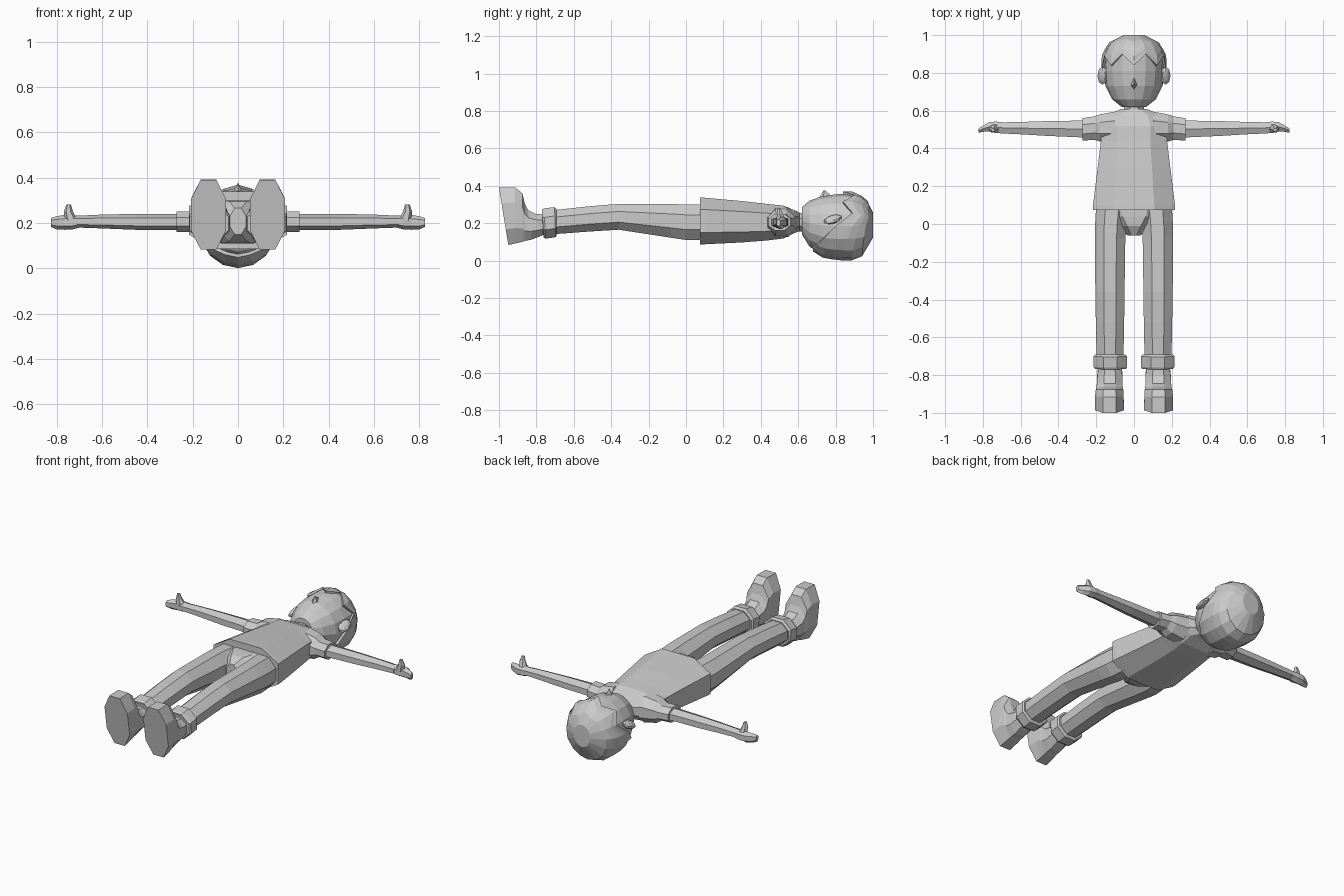
import bpy, bmesh
from math import sin, cos, pi, radians
from mathutils import Vector


def finish(name, bm, mirror=False):
    bmesh.ops.recalc_face_normals(bm, faces=bm.faces)
    me = bpy.data.meshes.new(name)
    bm.to_mesh(me)
    bm.free()
    ob = bpy.data.objects.new(name, me)
    bpy.context.collection.objects.link(ob)
    if mirror:
        ob.modifiers.new("Mirror", 'MIRROR').use_axis[0] = True
    return ob


def unit_ring(n, phase, power):
    pts = []
    for i in range(n):
        a = 2 * pi * (i + phase) / n
        c, s = cos(a), sin(a)
        pts.append((abs(c) ** power * (1 if c > 0 else -1),
                    abs(s) ** power * (1 if s > 0 else -1)))
    mu, mv = max(p[0] for p in pts), max(p[1] for p in pts)
    return [(u / mu, v / mv) for u, v in pts]


def skin(bm, rows, caps=True):
    n = len(rows[0])
    for a, b in zip(rows, rows[1:]):
        for i in range(n):
            j = (i + 1) % n
            bm.faces.new((a[i], a[j], b[j], b[i]))
    if caps:
        bm.faces.new(rows[0])
        bm.faces.new(rows[-1])


# each ring: position along axis, low/high across, low/high z, optional tilt
def loft(name, axis, rings, n=8, phase=0.5, power=1, mirror=False):
    bm = bmesh.new()
    rows = []
    for t, a, b, lo, hi, *tilt in rings:
        row = []
        for u, v in unit_ring(n, phase, power):
            w = (a + b) / 2 + u * (b - a) / 2
            z = (lo + hi) / 2 + v * (hi - lo) / 2
            s = t + (tilt[0] * v if tilt else 0)
            row.append(bm.verts.new((w, s, z) if axis == 'y' else (s, w, z)))
        rows.append(row)
    skin(bm, rows)
    return finish(name, bm, mirror)


# head
HEAD = [(.62, .065, .14, .285), (.66, .115, .075, .32), (.73, .15, .03, .345),
        (.81, .16, .015, .355), (.89, .157, .015, .355), (.95, .125, .045, .325),
        (.98, .075, .095, .28), (.988, .03, .15, .23)]
loft("head", 'y', [(y, -r, r, lo, hi) for y, r, lo, hi in HEAD], 16, 0)


# hair shell with zigzag fringe
def head_at(y):
    for p, q in zip(HEAD, HEAD[1:]):
        if y <= q[0]:
            f = (y - p[0]) / (q[0] - p[0])
            return [p[k] + f * (q[k] - p[k]) for k in (1, 2, 3)]
    return HEAD[-1][1:]


half = [.84, .90, .84, .89, .80, .74, .70, .68, .68]
bm = bmesh.new()
rows = []
for off, t in [(-.01, 0)] + [(.014, k / 6) for k in range(7)]:
    row = []
    for i in range(16):
        start = half[min(i, 16 - i)]
        y = start + (.986 - start) * t
        r, lo, hi = head_at(y)
        a = 2 * pi * i / 16
        row.append(bm.verts.new(((r + off) * sin(a), y + t ** 4 * .014,
                                 (lo + hi) / 2 + ((hi - lo) / 2 + off) * cos(a))))
    rows.append(row)
skin(bm, rows, False)
bm.faces.new(rows[-1])
finish("hair", bm)

# nose
bm = bmesh.new()
base = [bm.verts.new(p) for p in [(.02, .735, .335), (0, .78, .345), (-.02, .735, .335), (0, .705, .325)]]
tip = bm.verts.new((0, .738, .378))
for i in range(4):
    bm.faces.new((base[i], base[(i + 1) % 4], tip))
finish("nose", bm)

# ears
bm = bmesh.new()
bmesh.ops.create_uvsphere(bm, u_segments=8, v_segments=5, radius=1)
for v in bm.verts:
    p = v.co.copy()
    v.co = Vector((.167 + .028 * p.x, .785 + .05 * p.y, .22 + .02 * p.z + .012 * p.y - .012 * p.x))
finish("ear", bm, True)

# neck
loft("neck", 'y', [(.56, -.055, .055, .155, .255), (.65, -.05, .05, .155, .255)])

# shirt
loft("shirt", 'y', [(.075, -.19, .19, .11, .31), (.075, -.217, .217, .085, .338),
                    (.10, -.217, .217, .087, .336), (.30, -.192, .192, .097, .318),
                    (.44, -.175, .175, .108, .302), (.52, -.175, .175, .118, .294),
                    (.575, -.15, .15, .145, .272), (.608, -.07, .07, .158, .256)], power=.8)
loft("sleeve", 'x', [(.10, .43, .595, .125, .285), (.18, .437, .58, .14, .27),
                     (.21, .445, .57, .16, .25), (.272, .442, .56, .16, .25),
                     (.272, .46, .55, .17, .24)], mirror=True)

# arms and hands
loft("arm", 'x', [(.24, .457, .548, .168, .24), (.45, .466, .545, .17, .24),
                  (.60, .475, .54, .176, .237), (.71, .48, .538, .18, .232)], 6, mirror=True)
loft("hand", 'x', [(.69, .482, .538, .182, .232), (.73, .482, .542, .172, .235),
                   (.765, .49, .54, .17, .235), (.80, .488, .52, .172, .23),
                   (.824, .483, .505, .182, .222)], 6, mirror=True)
bm = bmesh.new()
rows = [[bm.verts.new((x + u * w, y + v * w * .8, z)) for u, v in unit_ring(6, 0, 1)]
        for x, y, z, w in [(.735, .508, .21, .03), (.748, .502, .25, .02), (.747, .497, .282, .01)]]
skin(bm, rows)
finish("thumb", bm, True)

# trousers
loft("pelvis", 'y', [(.12, -.19, .19, .11, .30), (.04, -.15, .15, .11, .30),
                     (-.01, -.09, .09, .12, .295), (-.06, -.035, .035, .15, .265)])
loft("trouser_leg", 'y', [(.10, .03, .2, .11, .298), (0, .04, .206, .11, .30),
                          (-.08, .046, .206, .122, .302), (-.36, .05, .205, .165, .303),
                          (-.52, .052, .202, .155, .29), (-.72, .056, .198, .14, .268)], mirror=True)
loft("trouser_cuff", 'y', [(-.765, .065, .19, .145, .255), (-.765, .043, .207, .122, .272, -.005),
                           (-.755, .037, .214, .117, .278, -.005), (-.70, .037, .214, .125, .286, -.003),
                           (-.692, .045, .206, .135, .275)], mirror=True)

# shoes
loft("shoe", 'y', [(-.74, .07, .185, .148, .245), (-.79, .062, .194, .132, .25, -.015),
                   (-.835, .062, .196, .112, .27, -.01), (-.862, .06, .198, .105, .305),
                   (-.875, .057, .202, .10, .36), (-.912, .055, .206, .092, .392, -.003),
                   (-.975, .053, .207, .083, .39, -.025)], power=.9, mirror=True)
